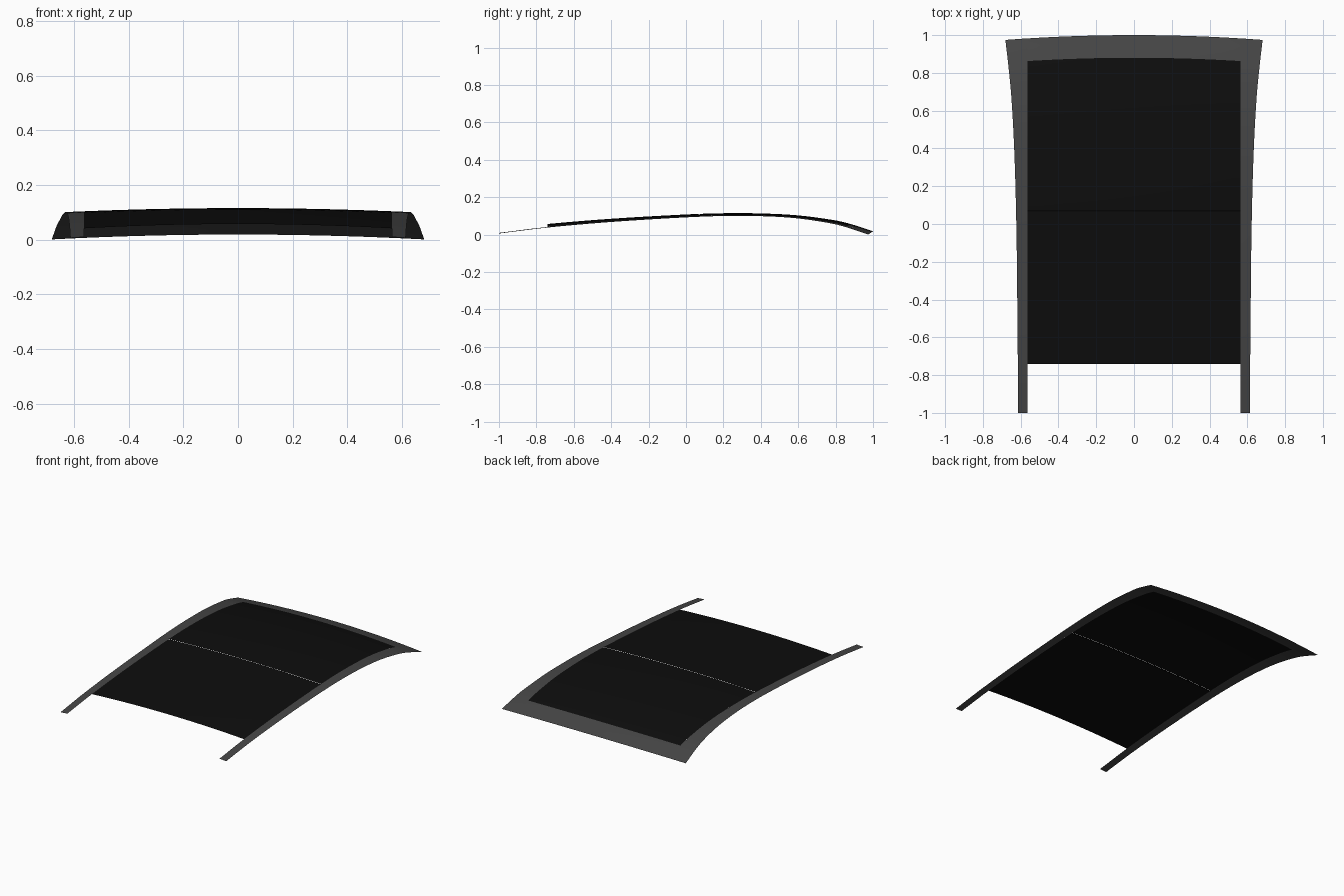
import bpy, bmesh

if "Cube" in bpy.data.objects:
    bpy.data.objects.remove(bpy.data.objects["Cube"])

def material(name, v):
    m = bpy.data.materials.new(name)
    m.diffuse_color = (v, v, v, 1)
    m.use_nodes = True
    m.node_tree.nodes["Principled BSDF"].inputs["Base Color"].default_value = m.diffuse_color
    return m

FRAME = material("dark_grey_paint", 0.06)
GLASS = material("black_glass", 0.004)

def curve(pts, t):
    # smooth cubic interpolation through (t, value) points
    n = len(pts)
    i = max(k for k in range(n - 1) if pts[k][0] <= t + 1e-9 or k == 0)
    def slope(k):
        a, b = pts[max(k - 1, 0)], pts[min(k + 1, n - 1)]
        return (b[1] - a[1]) / (b[0] - a[0])
    (t0, a), (t1, b) = pts[i], pts[i + 1]
    h = t1 - t0
    s = (t - t0) / h
    return (a * (2*s**3 - 3*s*s + 1) + b * (3*s*s - 2*s**3)
            + h * (slope(i) * (s**3 - 2*s*s + s) + slope(i + 1) * (s**3 - s*s)))

# Centreline height, crown strength and outer half width along the roof
HEIGHT = [(-1, .027), (-.74, .057), (-.4, .085), (0, .108), (.2, .1145), (.4, .1135),
          (.6, .103), (.8, .076), (.88, .057), (1, .0185)]
CROWN = [(-1, .055), (-.74, .05), (0, .04), (.4, .036), (1, .0385)]
WIDTH = [(-1, .613), (-.4, .618), (0, .623), (.4, .634), (.7, .65), (.87, .666), (1, .681)]
INNER = .563

def roof_point(x, v):
    bow = min(max((v - .2) / .65, 0), 1)
    return (x, v - .055 * bow * x * x, curve(HEIGHT, v) - curve(CROWN, v) * x * x)

def patch(name, left, right, v0, v1, nx, nv, mat):
    # curved sheet between two side edges given as functions of v
    bm = bmesh.new()
    rows = []
    for j in range(nv + 1):
        v = v0 + (v1 - v0) * j / nv
        a, b = left(v), right(v)
        rows.append([bm.verts.new(roof_point(a + (b - a) * i / nx, v)) for i in range(nx + 1)])
    for r, s in zip(rows, rows[1:]):
        for i in range(nx):
            bm.faces.new((r[i], r[i + 1], s[i + 1], s[i]))
    bmesh.ops.recalc_face_normals(bm, faces=bm.faces)
    if sum(f.normal.z for f in bm.faces) < 0:
        bmesh.ops.reverse_faces(bm, faces=bm.faces)
    for f in bm.faces:
        f.smooth = True
    me = bpy.data.meshes.new(name)
    bm.to_mesh(me)
    bm.free()
    me.materials.append(mat)
    ob = bpy.data.objects.new(name, me)
    bpy.context.collection.objects.link(ob)
    return ob

outer = lambda v: curve(WIDTH, v)
inner = lambda v: INNER

# Side rails
patch("right_rail", inner, outer, -1, 1, 4, 48, FRAME)
patch("left_rail", lambda v: -outer(v), lambda v: -INNER, -1, 1, 4, 48, FRAME)

# Rear header
patch("rear_header", lambda v: -INNER, inner, .88, 1, 24, 6, FRAME)

# Glass panels with a narrow sunken seam between them
patch("front_glass", lambda v: -INNER, inner, -.74, .066, 24, 20, GLASS)
patch("rear_glass", lambda v: -INNER, inner, .074, .88, 24, 24, GLASS)
seam = patch("glass_seam", lambda v: -INNER, inner, .064, .076, 24, 1, material("seam_black", .001))
seam.location.z = -.003
